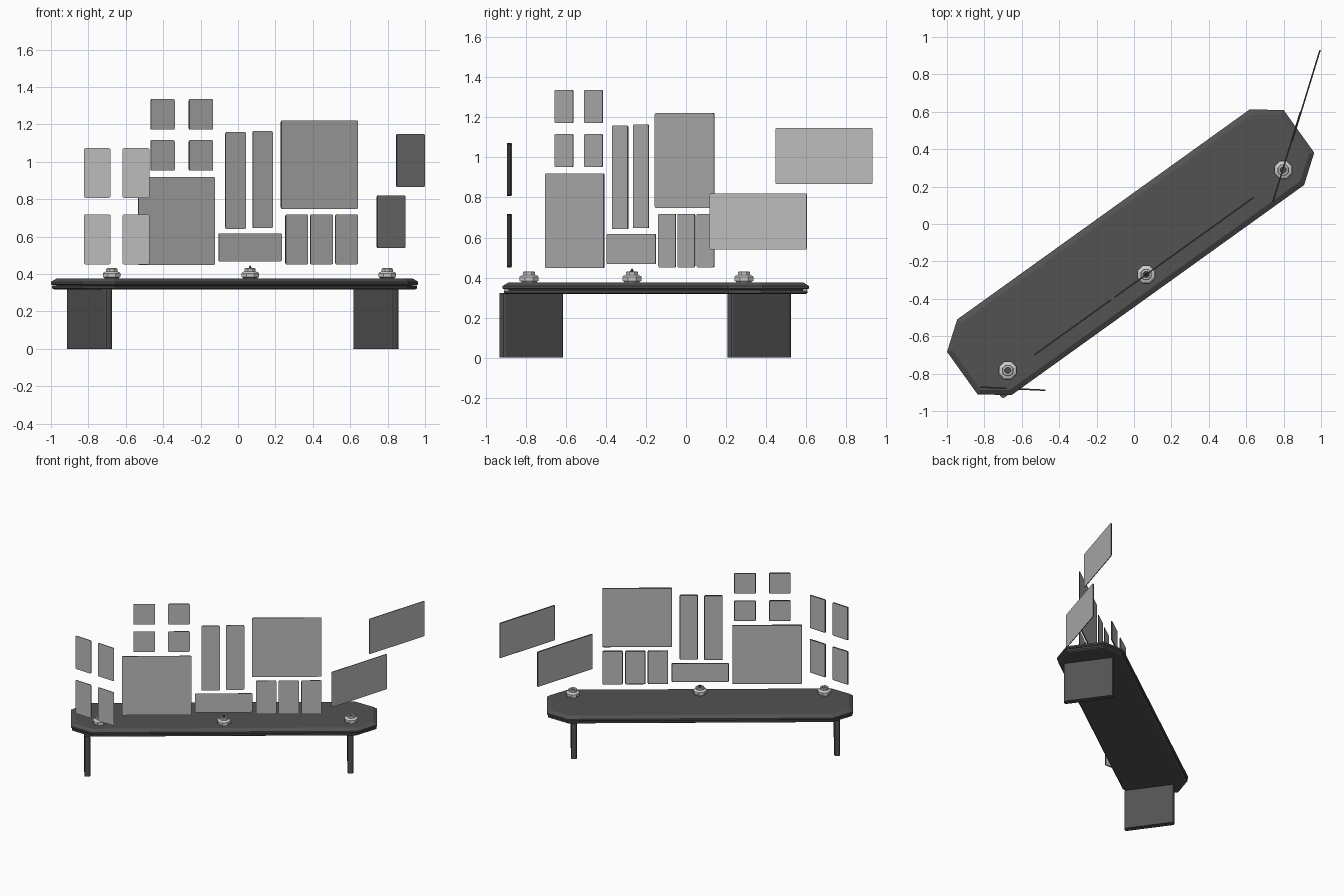
import bpy, bmesh, math
from mathutils import Vector, Matrix

if "Cube" in bpy.data.objects:
    bpy.data.objects.remove(bpy.data.objects["Cube"])

ANG = math.atan2(0.583, 0.812)
CX, CY = -0.018, -0.151
FRAME = Matrix.Translation((CX, CY, 0)) @ Matrix.Rotation(ANG, 4, 'Z')


def grey(name, v):
    m = bpy.data.materials.new(name)
    m.diffuse_color = (v, v, v, 1)
    m.use_nodes = True
    m.node_tree.nodes["Principled BSDF"].inputs["Base Color"].default_value = m.diffuse_color
    return m


DARK = grey("dark_metal", .085)
GLASS = grey("screen_glass", .50)
METAL = grey("light_metal", .62)


def finish(bm, name, matrix, mats):
    bmesh.ops.recalc_face_normals(bm, faces=bm.faces)
    me = bpy.data.meshes.new(name)
    bm.to_mesh(me)
    bm.free()
    for m in mats:
        me.materials.append(m)
    ob = bpy.data.objects.new(name, me)
    bpy.context.collection.objects.link(ob)
    ob.matrix_world = matrix
    return ob


def loft(name, rings, matrix, *mats):
    """Skin a stack of equal-count rings; a second material goes on the caps."""
    bm = bmesh.new()
    loops = [[bm.verts.new(p) for p in r] for r in rings]
    n = len(loops[0])
    for a, b in zip(loops, loops[1:]):
        for i in range(n):
            j = (i + 1) % n
            bm.faces.new((a[i], a[j], b[j], b[i]))
    for cap in (loops[0][::-1], loops[-1]):
        bm.faces.new(cap).material_index = len(mats) - 1
    return finish(bm, name, matrix, mats)


def rounded(w, h, r):
    """Rounded rectangle as 2D points, three per corner."""
    pts = []
    for k, (sx, sy) in enumerate(((1, 1), (-1, 1), (-1, -1), (1, -1))):
        for s in range(3):
            a = math.pi / 2 * (k + s / 2)
            pts.append((sx * (w / 2 - r) + r * math.cos(a),
                        sy * (h / 2 - r) + r * math.sin(a)))
    return pts


def circle(r, z, n=8):
    return [(r * math.cos(math.tau * (i + .5) / n),
             r * math.sin(math.tau * (i + .5) / n), z) for i in range(n)]


def octagon(inset, z):
    """Table outline: long rectangle with cut corners."""
    a, b, c, d = 1.108 - inset, 0.14 - inset * .3, 0.963 - inset * .3, 0.249 - inset
    return [(a, -b, z), (a, b, z), (c, d, z), (-c, d, z),
            (-a, b, z), (-a, -b, z), (-c, -d, z), (c, -d, z)]


def panel(name, p0, p1, z0, z1):
    """Thin upright screen with a dark rim, chamfered towards the back."""
    a, b = Vector(p0), Vector(p1)
    d = b - a
    m = Matrix.Translation(((a.x + b.x) / 2, (a.y + b.y) / 2, (z0 + z1) / 2))
    m = m @ Matrix.Rotation(math.atan2(d.y, d.x), 4, 'Z')
    w, h = d.length - .005, z1 - z0 - .003
    rings = [[(x, y, z) for x, z in rounded(w - 2 * e, h - 2 * e, .008 - e * .5)]
             for e, y in ((0, -.004), (0, .001), (.006, .004))]
    return loft(name, rings, m, DARK, GLASS)


# Table top: slim lower plate, then upper plate with a bevelled rim
loft("table_lower_plate", [octagon(.018, .317), octagon(.006, .324), octagon(.006, .336)], FRAME, DARK)
loft("table_core", [octagon(.03, .334), octagon(.03, .343)], FRAME, DARK)
loft("table_top", [octagon(.008, .34), octagon(0, .346), octagon(0, .358), octagon(.028, .375)], FRAME, DARK)

# Slab legs
for side, x, y in (("left", -.794, -.772), ("right", .737, .365)):
    m = Matrix.Translation((x, y, 0)) @ Matrix.Rotation(ANG, 4, 'Z')
    loft("leg_" + side, [[(px, py, z) for px, py in rounded(.043, .372, .014)]
                         for z in (0, .322)], m, DARK)

# Eight-sided emitters with a recessed dark lens
PROFILE = [(.042, .370), (.042, .380), (.051, .384), (.051, .404), (.044, .410),
           (.032, .414), (.032, .428), (.028, .431), (.018, .431), (.016, .420)]
for side, x, y in (("left", -.675, -.783), ("middle", .065, -.27), ("right", .798, .289)):
    loft("emitter_" + side, [circle(r, z) for r, z in PROFILE],
         Matrix.Translation((x, y, 0)), METAL, DARK)
loft("emitter_tip", [circle(r, z, 6) for r, z in ((.011, .412), (.008, .435), (.002, .446))],
     Matrix.Translation((.065, -.27, 0)), DARK)

# Middle screens (x range, z range) on a line parallel to the table
MIDDLE = [("large_left", -.537, -.123, .447, .921),
          ("tall_left", -.07, .043, .64, 1.16),
          ("tall_right", .075, .187, .645, 1.165),
          ("wide_low", -.107, .235, .466, .619),
          ("large_right", .227, .642, .747, 1.222)]
for i, x in enumerate((-.47, -.265)):
    MIDDLE.append((f"square_low_{i}", x, x + .132, .951, 1.117))
    MIDDLE.append((f"square_high_{i}", x, x + .132, 1.17, 1.337))
for i, x in enumerate((.251, .384, .518)):
    MIDDLE.append((f"small_{i}", x, x + .124, .45, .72))


def middle_y(x):
    return -.278 + (x - .055) * .718


for n, x0, x1, z0, z1 in MIDDLE:
    panel("screen_" + n, (x0, middle_y(x0)), (x1, middle_y(x1)), z0, z1)

# Left screens: two by two
for i, (x0, x1) in enumerate(((-.826, -.679), (-.62, -.47))):
    for j, (z0, z1) in enumerate(((.45, .72), (.806, 1.074))):
        panel(f"screen_left_{i}{j}", (x0, -.872 - (x0 + .826) * .048),
              (x1, -.872 - (x1 + .826) * .048), z0, z1)

# Right screens, stepping up and back
panel("screen_right_low", (.742, .116), (.892, .606), .538, .822)
panel("screen_right_high", (.846, .445), (.996, .934), .865, 1.149)
